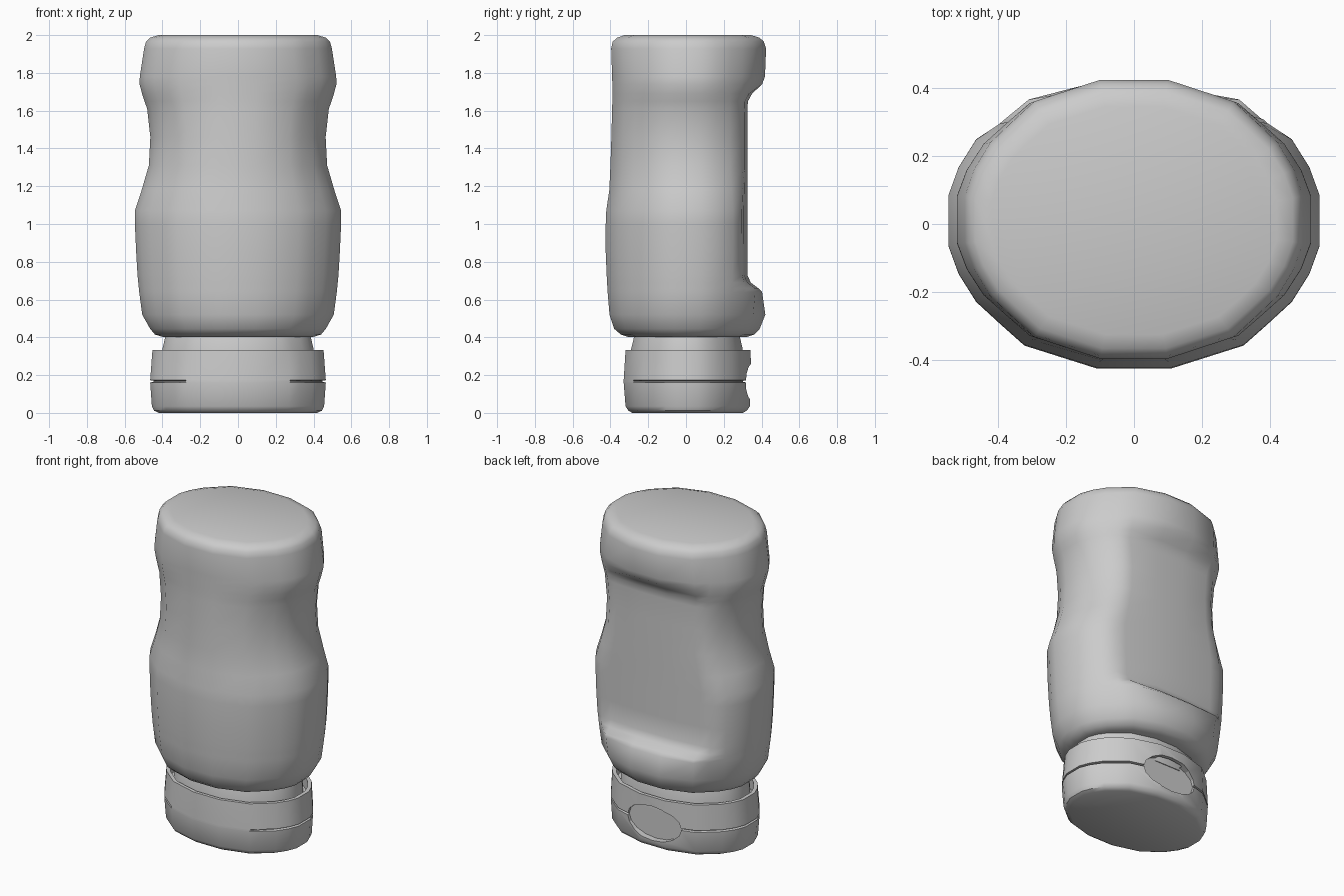
import bpy, bmesh, math

if "Cube" in bpy.data.objects:
    bpy.data.objects.remove(bpy.data.objects["Cube"])

# Quarter cross-section as fractions of half width / half depth
QUARTER = [(1, .17), (.945, .36), (.85, .55), (.72, .70), (.59, .845), (.2, 1)]
SECTION = (QUARTER + [(-x, y) for x, y in reversed(QUARTER)]
           + [(-x, -y) for x, y in QUARTER]
           + [(x, -y) for x, y in reversed(QUARTER)])


def smooth(ob, angle):
    bpy.ops.object.select_all(action='DESELECT')
    ob.select_set(True)
    bpy.context.view_layer.objects.active = ob
    bpy.ops.object.shade_smooth_by_angle(angle=math.radians(angle))


def loft(name, rings, shape=None, angle=40):
    """Skin rings of (z, half width, front y, back y, extra) with closed ends."""
    bm = bmesh.new()
    loops = []
    for z, rx, yf, yb, extra in rings:
        c, h = (yf + yb) / 2, (yb - yf) / 2
        loop = []
        for fx, fy in SECTION:
            x, y = fx * rx, c + fy * h
            if shape and extra is not None:
                x, y = shape(x, y, extra)
            loop.append(bm.verts.new((x, y, z)))
        loops.append(loop)
    n = len(SECTION)
    for a, b in zip(loops, loops[1:]):
        for i in range(n):
            j = (i + 1) % n
            bm.faces.new((a[i], a[j], b[j], b[i]))
    bm.faces.new(loops[0][::-1])
    bm.faces.new(loops[-1])
    bmesh.ops.recalc_face_normals(bm, faces=bm.faces)
    me = bpy.data.meshes.new(name)
    bm.to_mesh(me)
    bm.free()
    ob = bpy.data.objects.new(name, me)
    bpy.context.collection.objects.link(ob)
    smooth(ob, angle)
    return ob


def back_panel(x, y, limit):
    # Label recess: limit how far the back reaches
    return x, min(y, limit - .2 * x * x)


def groove(x, y, depth):
    # Lid seam that fades out at the front hinge
    d = depth * min(1, max(0, (y + .27) / .06))
    return x * (1 - d), y * (1 - d)


# Bottle body with neck
loft("bottle_body", [
    (.24, .405, -.295, .305, None),
    (.34, .400, -.290, .300, None),
    (.402, .385, -.275, .285, None),
    (.403, .400, -.310, .325, None),
    (.415, .440, -.345, .360, None),
    (.445, .465, -.380, .390, None),
    (.52, .507, -.405, .420, None),
    (.64, .523, -.415, .432, .405),
    (.66, .525, -.416, .434, .385),
    (.69, .528, -.418, .436, .345),
    (.73, .532, -.420, .440, .327),
    (.85, .539, -.425, .445, .327),
    (1.0, .546, -.425, .445, .327),
    (1.07, .546, -.422, .443, .327),
    (1.18, .510, -.406, .430, .327),
    (1.31, .472, -.400, .420, .327),
    (1.46, .464, -.395, .415, .327),
    (1.61, .481, -.391, .415, .327),
    (1.65, .495, -.390, .415, .330),
    (1.69, .508, -.390, .415, .352),
    (1.74, .521, -.390, .416, .405),
    (1.78, .520, -.391, .418, None),
    (1.93, .497, -.396, .424, None),
    (1.965, .487, -.388, .412, None),
    (1.986, .467, -.366, .390, None),
    (2.0, .420, -.325, .345, None)], back_panel)

# Flip cap: rounded base, seam, rim and hollow top
cap = loft("cap", [
    (0, .420, -.285, .300, None),
    (.012, .445, -.305, .322, None),
    (.035, .456, -.320, .338, None),
    (.161, .465, -.330, .345, None),
    (.164, .465, -.330, .345, .04),
    (.170, .465, -.330, .345, .04),
    (.173, .465, -.330, .345, None),
    (.333, .453, -.320, .342, None),
    (.333, .430, -.300, .320, None),
    (.26, .430, -.300, .320, None)], groove)

# Thumb notch in the back of the cap
bpy.ops.mesh.primitive_cylinder_add(vertices=16, radius=1, depth=1,
                                    location=(0, .345, .165),
                                    rotation=(math.pi / 2, 0, 0))
cutter = bpy.context.object
cutter.name = "thumb_notch_cutter"
cutter.scale = (.19, .11, .09)
cutter.hide_render = True
mod = cap.modifiers.new("thumb_notch", 'BOOLEAN')
mod.operation = 'DIFFERENCE'
mod.solver = 'EXACT'
mod.object = cutter
bpy.context.view_layer.objects.active = cap
bpy.ops.object.modifier_apply(modifier=mod.name)
bpy.data.objects.remove(cutter)
smooth(cap, 35)
